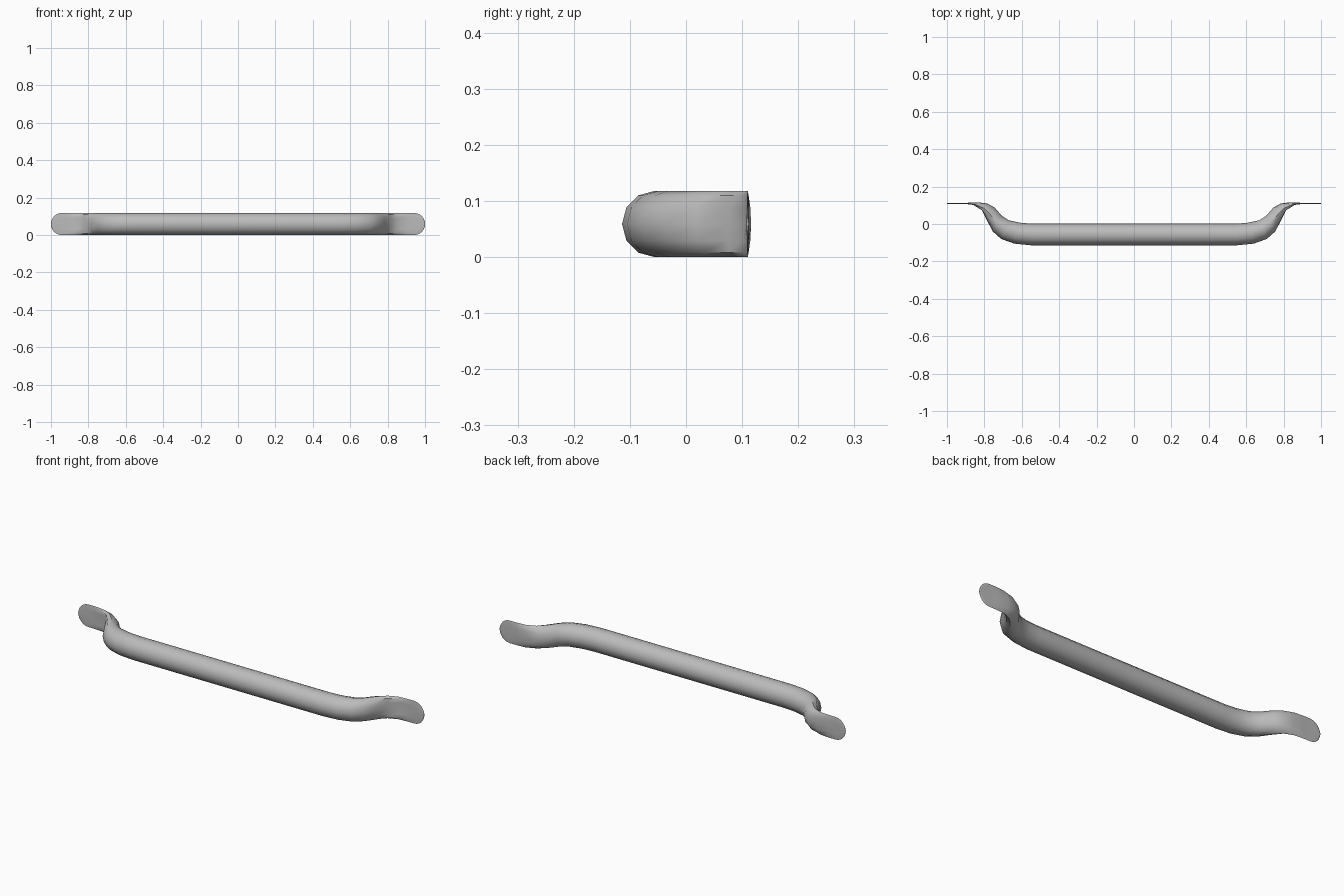
import bpy, bmesh, math
from mathutils import Vector

cube = bpy.data.objects.get("Cube")
if cube:
    bpy.data.objects.remove(cube, do_unlink=True)

metal = bpy.data.materials.new("brushed grey metal")
metal.use_nodes = True
grey = (0.5, 0.5, 0.5, 1)
metal.diffuse_color = grey
metal.node_tree.nodes["Principled BSDF"].inputs["Base Color"].default_value = grey

SIDES, MID_Z, HALF = 12, 0.059, 0.059

# One end of the handle: front point, back point, scoop of the front face
stations = [
    ((0.55, -0.114), (0.55, 0.002), 0),
    ((0.64, -0.105), (0.61, 0.007), 0),
    ((0.71, -0.080), (0.67, 0.020), 0),
    ((0.755, -0.04), (0.71, 0.047), 0),
    ((0.79, 0.010), (0.745, 0.088), 0.1),
    ((0.825, 0.062), (0.785, 0.110), 0.3),
    ((0.87, 0.096), (0.835, 0.116), 0.4),
    ((0.91, 0.107), (0.90, 0.113), 0.2),
]
# Thin mounting tab with a rounded tip
TIP = 0.058
for i in range(7):
    x = 1 - TIP + TIP * math.sin(math.radians(min(15 * i, 86)))
    stations.append(((x, 0.108), (x, 0.112), 0))


def ring(bm, front, back, scoop, side):
    """Oval section spanning the front and back points."""
    f, b = Vector(front), Vector(back)
    mid, half = (f + b) / 2, (f - b) / 2
    over = max(0, f.x - (1 - TIP)) / TIP
    height = HALF * math.sqrt(max(0, 1 - over * over))
    verts = []
    for k in range(SIDES):
        a = 2 * math.pi * k / SIDES
        depth = math.cos(a)
        if depth > 0:
            depth *= 1 - scoop * 2 * depth * depth
        p = mid + half * depth
        verts.append(bm.verts.new((side * p.x, p.y, MID_Z + height * math.sin(a))))
    return verts


# Sweep the bar from one tab tip to the other
bm = bmesh.new()
rings = [ring(bm, *s, -1) for s in reversed(stations)]
rings += [ring(bm, *s, 1) for s in stations]
for r0, r1 in zip(rings, rings[1:]):
    for k in range(SIDES):
        n = (k + 1) % SIDES
        bm.faces.new((r0[k], r0[n], r1[n], r1[k]))
bm.faces.new(rings[0])
bm.faces.new(rings[-1])
bmesh.ops.recalc_face_normals(bm, faces=bm.faces)

mesh = bpy.data.meshes.new("pull_handle")
bm.to_mesh(mesh)
bm.free()
mesh.materials.append(metal)
handle = bpy.data.objects.new("pull_handle", mesh)
bpy.context.collection.objects.link(handle)
bpy.context.view_layer.objects.active = handle
handle.select_set(True)
bpy.ops.object.shade_smooth_by_angle(angle=math.radians(40))
